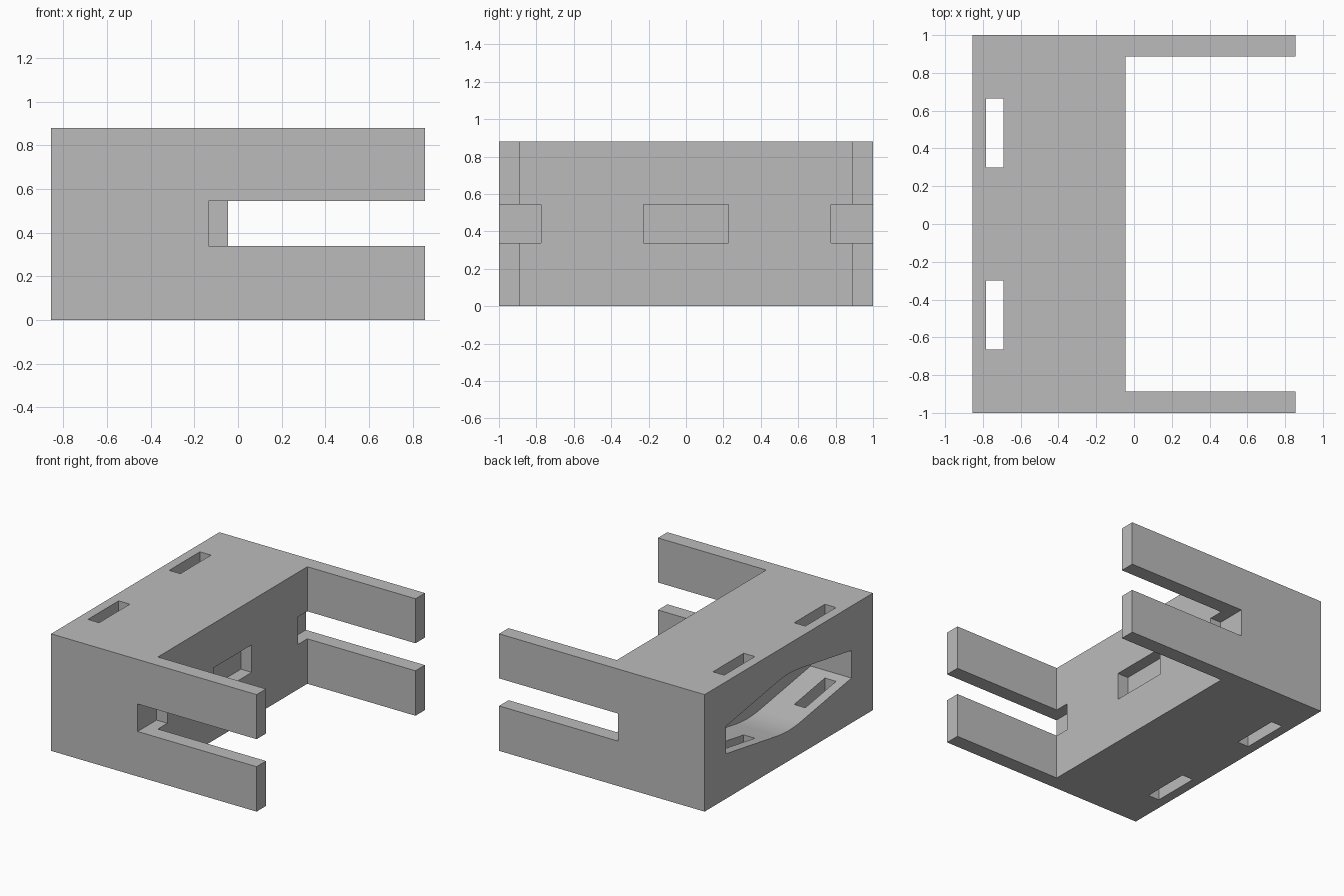
import bpy
import bmesh
from mathutils import Vector

cube = bpy.data.objects.get("Cube")
if cube:
    bpy.data.objects.remove(cube, do_unlink=True)

HEIGHT = 0.88
SLOT_LOW, SLOT_HIGH = 0.338, 0.545
BACK = -0.855


def extrude(name, outline, direction):
    """Closed prism from an outline of 3D points pushed along a direction."""
    bm = bmesh.new()
    face = bm.faces.new([bm.verts.new(p) for p in outline])
    result = bmesh.ops.extrude_face_region(bm, geom=[face])
    moved = [g for g in result["geom"] if isinstance(g, bmesh.types.BMVert)]
    bmesh.ops.translate(bm, verts=moved, vec=Vector(direction))
    bmesh.ops.recalc_face_normals(bm, faces=bm.faces)
    mesh = bpy.data.meshes.new(name)
    bm.to_mesh(mesh)
    bm.free()
    obj = bpy.data.objects.new(name, mesh)
    bpy.context.collection.objects.link(obj)
    return obj


def box(name, x0, x1, y0, y1, z0, z1):
    outline = [(x0, y0, z0), (x1, y0, z0), (x1, y1, z0), (x0, y1, z0)]
    return extrude(name, outline, (0, 0, z1 - z0))


# U-shaped bracket body: solid block with two arms
half = [(-0.045, 0.888), (0.855, 0.888), (0.855, 1.0), (BACK, 1.0)]
plan = half + [(x, -y) for x, y in reversed(half)]
body = extrude("bracket_body", [(x, y, 0) for x, y in plan], (0, 0, HEIGHT))

# Pocket in the end face: narrow at its sides, swelling to a rounded crest
swell = [(0.745, 0), (0.13, 0.1), (0.09, 0.105), (0.045, 0.108), (0, 0.11)]
upper = swell + [(-y, s) for y, s in reversed(swell[:-1])]
outline = [(BACK - 0.1, y, SLOT_HIGH + s) for y, s in upper]
outline += [(BACK - 0.1, y, SLOT_LOW - s) for y, s in reversed(upper)]
cutters = [extrude("pocket_cutter", outline, (0.44, 0, 0))]

# Shallow recess in the inner wall
cutters.append(box("recess_cutter", -0.135, 0.1, -0.227, 0.227, SLOT_LOW, SLOT_HIGH))

# Strap slots through top and bottom, and long slots splitting the arms
for side in (-1, 1):
    y0, y1 = sorted((side * 0.30, side * 0.665))
    cutters.append(box("strap_slot_cutter", -0.783, -0.69, y0, y1, -0.1, HEIGHT + 0.1))
    y0, y1 = sorted((side * 0.775, side * 1.1))
    cutters.append(box("arm_slot_cutter", -0.135, 1.0, y0, y1, SLOT_LOW, SLOT_HIGH))

bpy.ops.object.select_all(action="DESELECT")
body.select_set(True)
bpy.context.view_layer.objects.active = body
for cutter in cutters:
    cutter.hide_render = True
    mod = body.modifiers.new("cut", "BOOLEAN")
    mod.operation = "DIFFERENCE"
    mod.solver = "EXACT"
    mod.object = cutter
    bpy.ops.object.modifier_apply(modifier=mod.name)
    bpy.data.objects.remove(cutter, do_unlink=True)

# Plain grey finish
grey = bpy.data.materials.new("plain_grey")
grey.use_nodes = True
colour = (0.5, 0.5, 0.5, 1)
grey.diffuse_color = colour
grey.node_tree.nodes["Principled BSDF"].inputs["Base Color"].default_value = colour
body.data.materials.clear()
body.data.materials.append(grey)
bpy.ops.object.shade_smooth_by_angle(angle=0.35)
